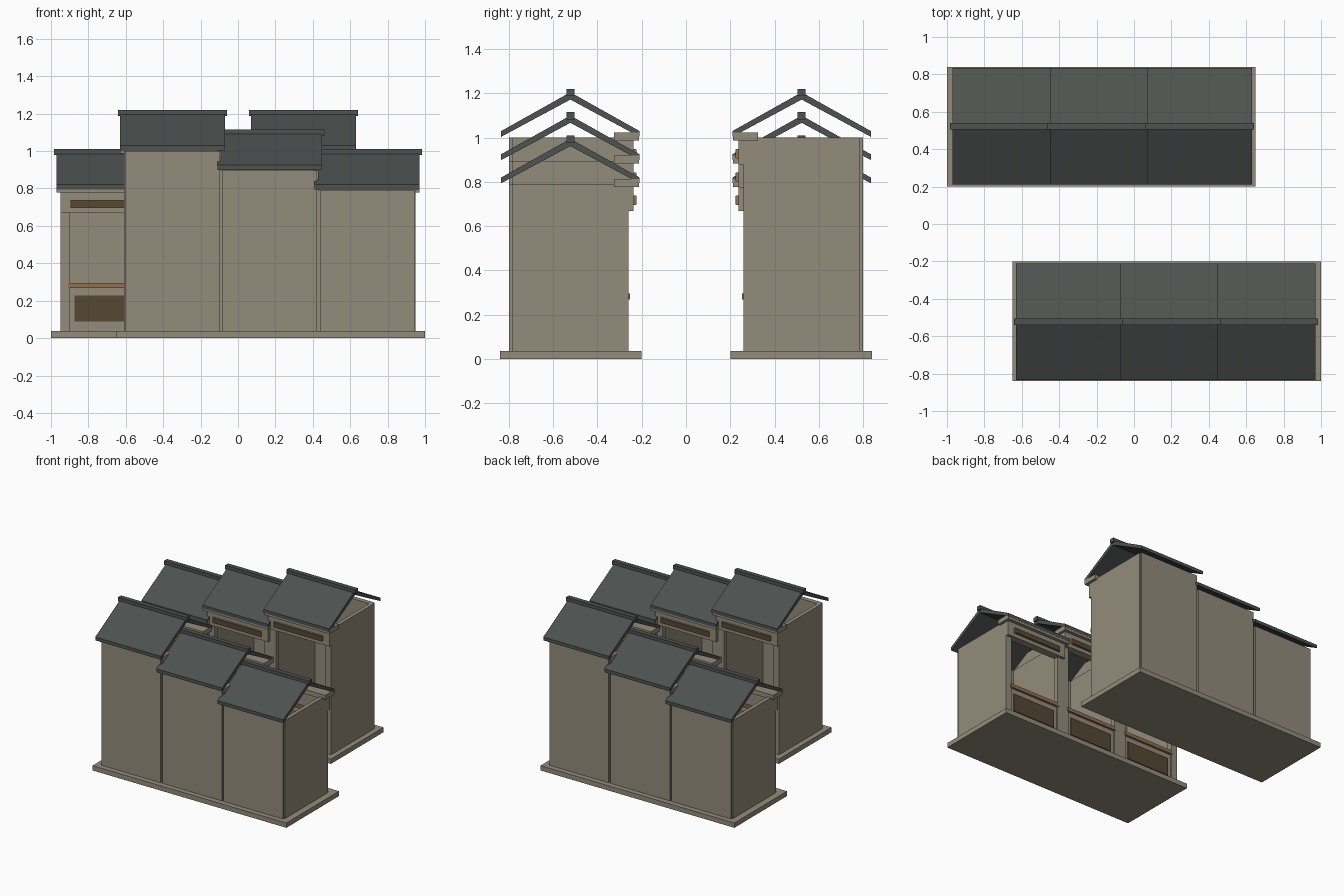
import bpy

if "Cube" in bpy.data.objects:
    bpy.data.objects.remove(bpy.data.objects["Cube"])


def material(name, rgb):
    m = bpy.data.materials.new(name)
    m.diffuse_color = (*rgb, 1.0)
    m.use_nodes = True
    m.node_tree.nodes["Principled BSDF"].inputs["Base Color"].default_value = m.diffuse_color
    return m


STONE = material("stone plaster", (0.295, 0.262, 0.200))
SLATE = material("slate roof", (0.074, 0.086, 0.080))
WOOD = material("orange wood", (0.290, 0.165, 0.078))
DARK = material("dark brown panel", (0.092, 0.065, 0.036))


def extrude_x(name, profile, x0, x1, mat, s):
    """Extrude a (y, z) outline along x; s = -1 turns the part half round the z axis."""
    n = len(profile)
    verts = [(s * x, s * y, z) for x in (x0, x1) for y, z in profile]
    faces = [tuple(range(n))[::-1], tuple(range(n, 2 * n))]
    faces += [(i, (i + 1) % n, n + (i + 1) % n, n + i) for i in range(n)]
    me = bpy.data.meshes.new(name)
    me.from_pydata(verts, [], faces)
    me.materials.append(mat)
    ob = bpy.data.objects.new(name, me)
    bpy.context.collection.objects.link(ob)
    return ob


def box(name, x, y, z, mat, s):
    outline = [(y[0], z[0]), (y[1], z[0]), (y[1], z[1]), (y[0], z[1])]
    return extrude_x(name, outline, x[0], x[1], mat, s)


def house(cx, h, s):
    def part(name, half, y, z, mat=STONE):
        box(name, (cx - half, cx + half), y, z, mat, s)

    # shell: back wall, two side walls, corner piers beside the shop opening
    part("back_wall", 0.2525, (-0.80, -0.765), (0.03, h))
    for k in (-1, 1):
        xs = sorted((cx + k * 0.26, cx + k * 0.23))
        box("side_wall", xs, (-0.787, -0.262), (0.03, h), STONE, s)
        xs = sorted((cx + k * 0.2595, cx + k * 0.21))
        box("front_pier", xs, (-0.30, -0.26), (0.03, h - 0.12), STONE, s)

    # street side: low shop front, counter, header and cornice
    part("shop_front", 0.212, (-0.30, -0.272), (0.03, 0.275))
    part("shop_front_panel", 0.183, (-0.272, -0.265), (0.09, 0.228), DARK)
    part("counter", 0.22, (-0.31, -0.254), (0.268, 0.295), WOOD)
    part("header", 0.26, (-0.295, -0.238), (h - 0.122, h - 0.001))
    part("cornice", 0.28, (-0.325, -0.213), (h - 0.012, h + 0.024))
    part("sign_board", 0.205, (-0.238, -0.227), (h - 0.094, h - 0.052), WOOD)
    part("sign_face", 0.203, (-0.227, -0.224), (h - 0.092, h - 0.054), DARK)

    # open gable roof of two slabs with a ridge cap
    c, w, t = -0.5225, 0.3125, 0.033
    outline = [(c - w, h + 0.004), (c, h + 0.205 - t), (c + w, h + 0.004),
               (c + w, h + 0.030), (c, h + 0.205), (c - w, h + 0.030)]
    for name, idx in (("roof_back_slope", (0, 1, 4, 5)), ("roof_street_slope", (1, 2, 3, 4))):
        extrude_x(name, [outline[i] for i in idx], cx - 0.28, cx + 0.28, SLATE, s)
    part("ridge_cap", 0.2925, (c - 0.018, c + 0.018), (h + 0.188, h + 0.22), SLATE)


# two rows facing each other, the second turned half round
for s in (1, -1):
    box("base_slab", (-0.65, 1.0), (-0.84, -0.20), (0.0, 0.037), STONE, s)
    for i, h in enumerate((1.0, 0.895, 0.79)):
        house(-0.35 + 0.52 * i, h, s)

# make all normals point outward
import bmesh
for ob in bpy.context.collection.objects:
    bm = bmesh.new()
    bm.from_mesh(ob.data)
    bmesh.ops.recalc_face_normals(bm, faces=bm.faces)
    bm.to_mesh(ob.data)
    bm.free()
